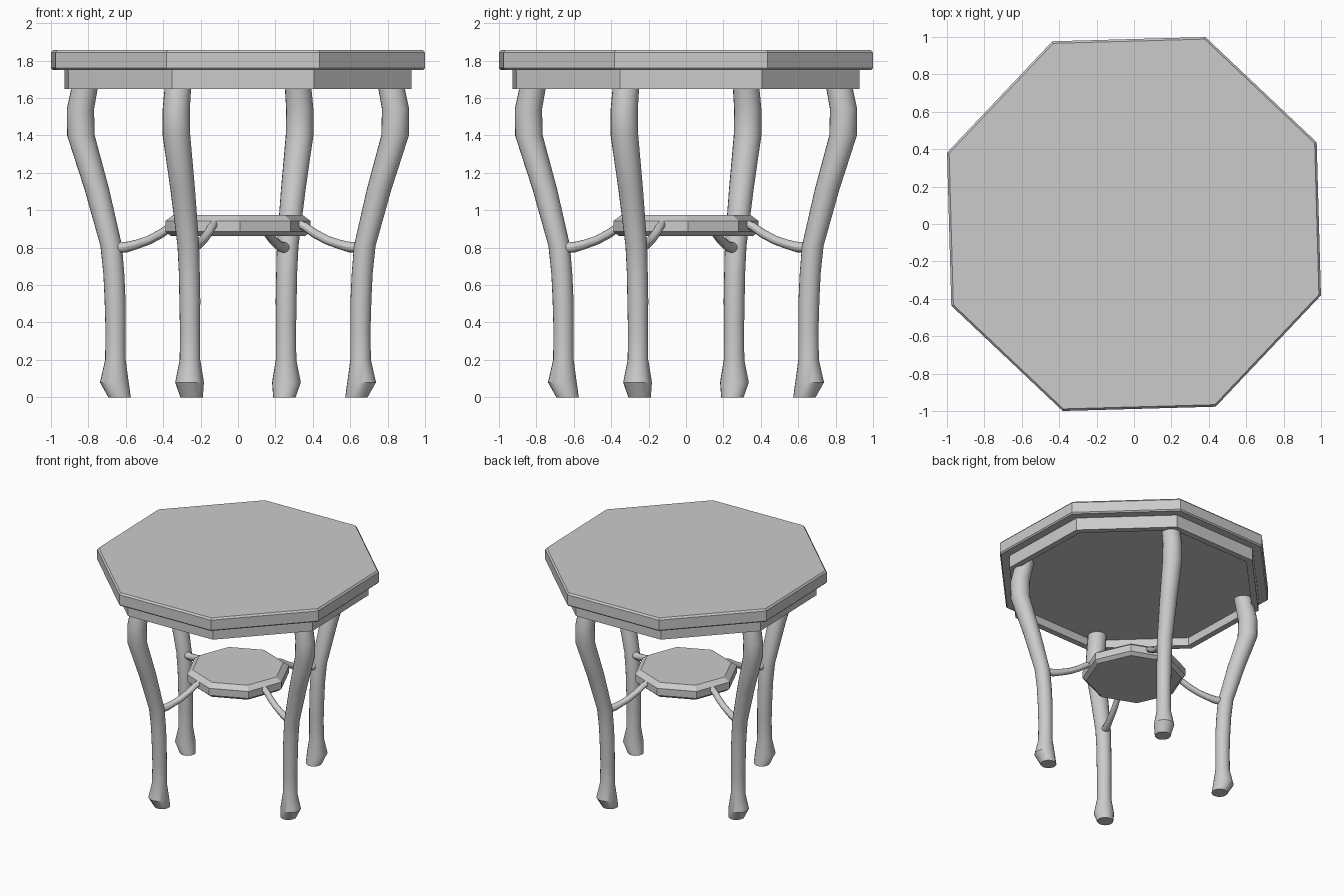
import bpy, bmesh, math
from mathutils import Vector, Matrix

if "Cube" in bpy.data.objects:
    bpy.data.objects.remove(bpy.data.objects["Cube"])


def make_object(name, bm, smooth=False):
    bmesh.ops.recalc_face_normals(bm, faces=bm.faces)
    mesh = bpy.data.meshes.new(name)
    bm.to_mesh(mesh)
    bm.free()
    ob = bpy.data.objects.new(name, mesh)
    bpy.context.collection.objects.link(ob)
    if smooth:
        bpy.ops.object.select_all(action='DESELECT')
        ob.select_set(True)
        bpy.context.view_layer.objects.active = ob
        bpy.ops.object.shade_smooth_by_angle(angle=math.radians(30))
    return ob


def bridge(bm, loops):
    n = len(loops[0])
    for a, b in zip(loops, loops[1:]):
        for i in range(n):
            j = (i + 1) % n
            bm.faces.new((a[i], a[j], b[j], b[i]))
    bm.faces.new(loops[0])
    bm.faces.new(loops[-1])


def octagon(name, profile, angle):
    """Eight-sided solid from (radius, z) points, capped at both ends."""
    bm = bmesh.new()
    loops = []
    for r, z in profile:
        angs = [math.radians(angle + 45 * k) for k in range(8)]
        loops.append([bm.verts.new((r * math.cos(a), r * math.sin(a), z)) for a in angs])
    bridge(bm, loops)
    return make_object(name, bm)


def tube(name, path, angle, sides, level):
    """Round limb from (distance out, z, radius) points, turned to an angle."""
    bm = bmesh.new()
    pts = [Vector((d, 0, z)) for d, z, r in path]
    loops = []
    for i, p in enumerate(pts):
        if level:
            u = Vector((1, 0, 0))
        else:
            t = (pts[min(i + 1, len(pts) - 1)] - pts[max(i - 1, 0)]).normalized()
            u = Vector((-t.z, 0, t.x))
        r = path[i][2]
        loops.append([bm.verts.new(p + r * (u * math.cos(a) + Vector((0, math.sin(a), 0))))
                      for a in (2 * math.pi * k / sides for k in range(sides))])
    bridge(bm, loops)
    bm.transform(Matrix.Rotation(math.radians(angle), 4, 'Z'))
    return make_object(name, bm, True)


# Table top with softened rims
octagon("table_top", [(1.06, 1.75), (1.07, 1.76), (1.07, 1.843), (1.058, 1.857)], 24.1)

# Apron with a shallow recess underneath
octagon("apron", [(0.94, 1.713), (0.94, 1.647), (0.992, 1.647), (0.992, 1.75)], 24.1)

# Small lower shelf
octagon("lower_shelf", [(0.36, 0.863), (0.388, 0.886), (0.388, 0.943), (0.345, 0.975)], 1.4)

# Curved legs and the struts that tie them to the shelf
leg = [(0.68, 0, 0.06), (0.71, 0.08, 0.077), (0.704, 0.2, 0.055), (0.703, 0.36, 0.054),
       (0.706, 0.52, 0.056), (0.713, 0.66, 0.056), (0.728, 0.81, 0.058), (0.81, 1.11, 0.066),
       (0.902, 1.40, 0.074), (0.905, 1.54, 0.073), (0.882, 1.65, 0.071), (0.868, 1.715, 0.07)]
strut = [(0.33, 0.935, 0.02), (0.385, 0.912, 0.023), (0.44, 0.876, 0.024),
         (0.51, 0.841, 0.024), (0.58, 0.818, 0.025), (0.64, 0.803, 0.028),
         (0.69, 0.80, 0.03)]
for k, side in enumerate(("back", "left", "front", "right")):
    tube(side + "_leg", leg, 68.6 + 90 * k, 20, True)
    tube(side + "_strut", strut, 68.6 + 90 * k, 12, False)
